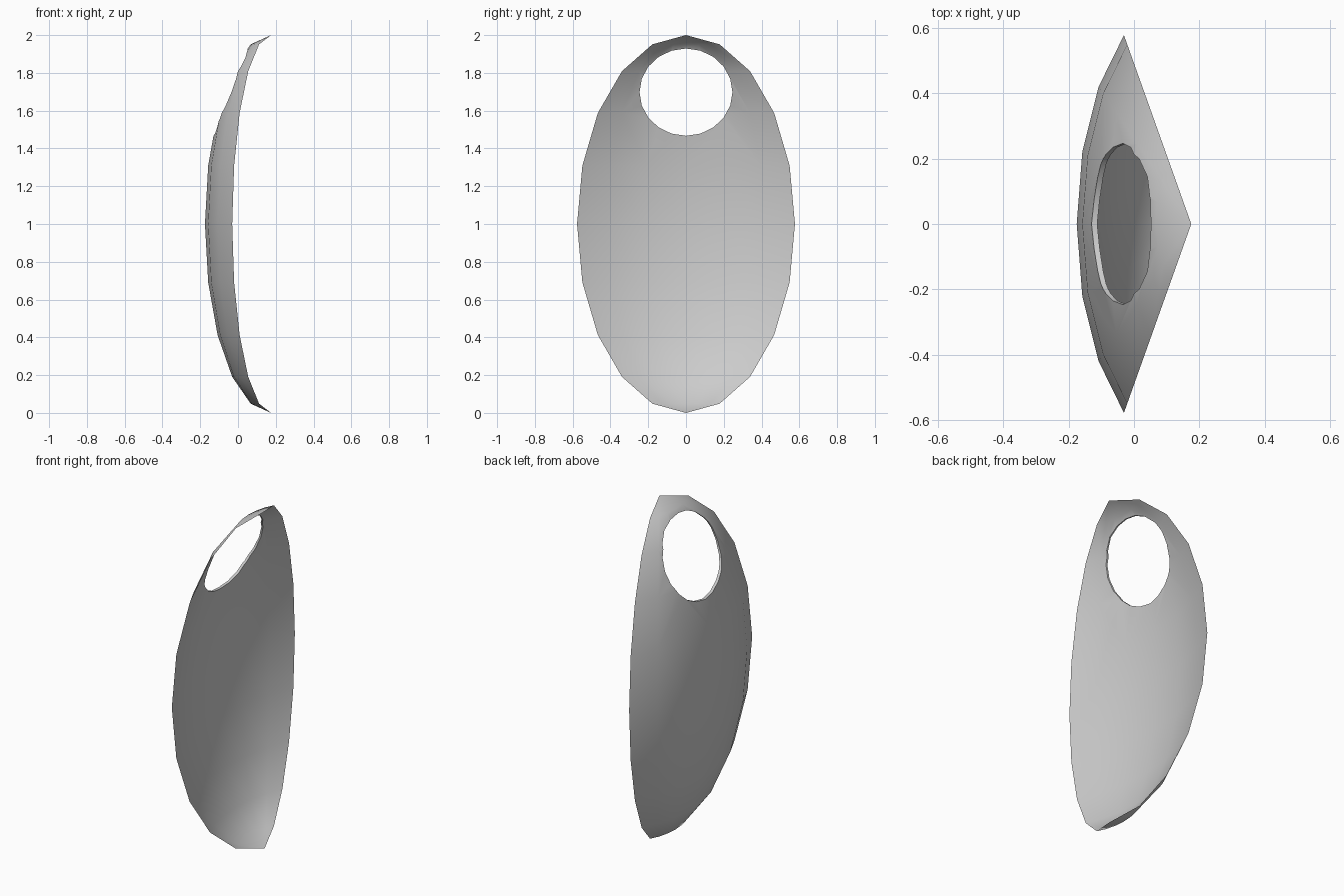
import bpy, bmesh
from math import sin, cos, radians, pi
from mathutils import Matrix

if "Cube" in bpy.data.objects:
    bpy.data.objects.remove(bpy.data.objects["Cube"])

DEPTH, WIDTH, EDGE_X, WALL = 0.35, 0.713, 0.175, 0.02

# Crescent cross-section of the shell: outer arc, then inner arc back
section = [(DEPTH * cos(radians(18 * j)), WIDTH * sin(radians(18 * j)))
           for j in range(-3, 4)]
section += [(DEPTH * cos(radians(18 * j)) - WALL * (1 - (j / 3) ** 4),
             WIDTH * sin(radians(18 * j)))
            for j in range(2, -3, -1)]

# Curved plate: the section shrinks to a point at both ends
bm = bmesh.new()
rings = []
for k in range(-4, 5):
    t = radians(18 * k)
    rings.append([bm.verts.new((EDGE_X - f * cos(t), g * cos(t), 1 + sin(t)))
                  for f, g in section])
n = len(section)
for a, b in zip(rings, rings[1:]):
    for i in range(n):
        j = (i + 1) % n
        bm.faces.new((a[i], a[j], b[j], b[i]))
for ring, z in ((rings[0], 0), (rings[-1], 2)):
    tip = bm.verts.new((EDGE_X, 0, z))
    for i in range(n):
        bm.faces.new((ring[i], ring[(i + 1) % n], tip))
bmesh.ops.recalc_face_normals(bm, faces=bm.faces)
mesh = bpy.data.meshes.new("curved_plate")
bm.to_mesh(mesh)
bm.free()
plate = bpy.data.objects.new("curved_plate", mesh)
bpy.context.collection.objects.link(plate)

# Round hole near the top, cut straight through
bm = bmesh.new()
bmesh.ops.create_cone(bm, cap_ends=True, segments=20, radius1=1, radius2=1, depth=2)
bm.transform(Matrix.Translation((0, 0, 1.698))
             @ Matrix.Diagonal((1, 0.246, 0.231, 1))
             @ Matrix.Rotation(pi / 2, 4, 'Y'))
cut_mesh = bpy.data.meshes.new("hole_cutter")
bm.to_mesh(cut_mesh)
bm.free()
cutter = bpy.data.objects.new("hole_cutter", cut_mesh)
bpy.context.collection.objects.link(cutter)
cutter.hide_render = True

mod = plate.modifiers.new("hole", 'BOOLEAN')
mod.operation = 'DIFFERENCE'
mod.solver = 'EXACT'
mod.object = cutter
bpy.ops.object.select_all(action='DESELECT')
plate.select_set(True)
bpy.context.view_layer.objects.active = plate
bpy.ops.object.modifier_apply(modifier=mod.name)
bpy.data.objects.remove(cutter)

# Smooth faces, crisp rim
bpy.ops.object.shade_smooth_by_angle(angle=radians(40))
